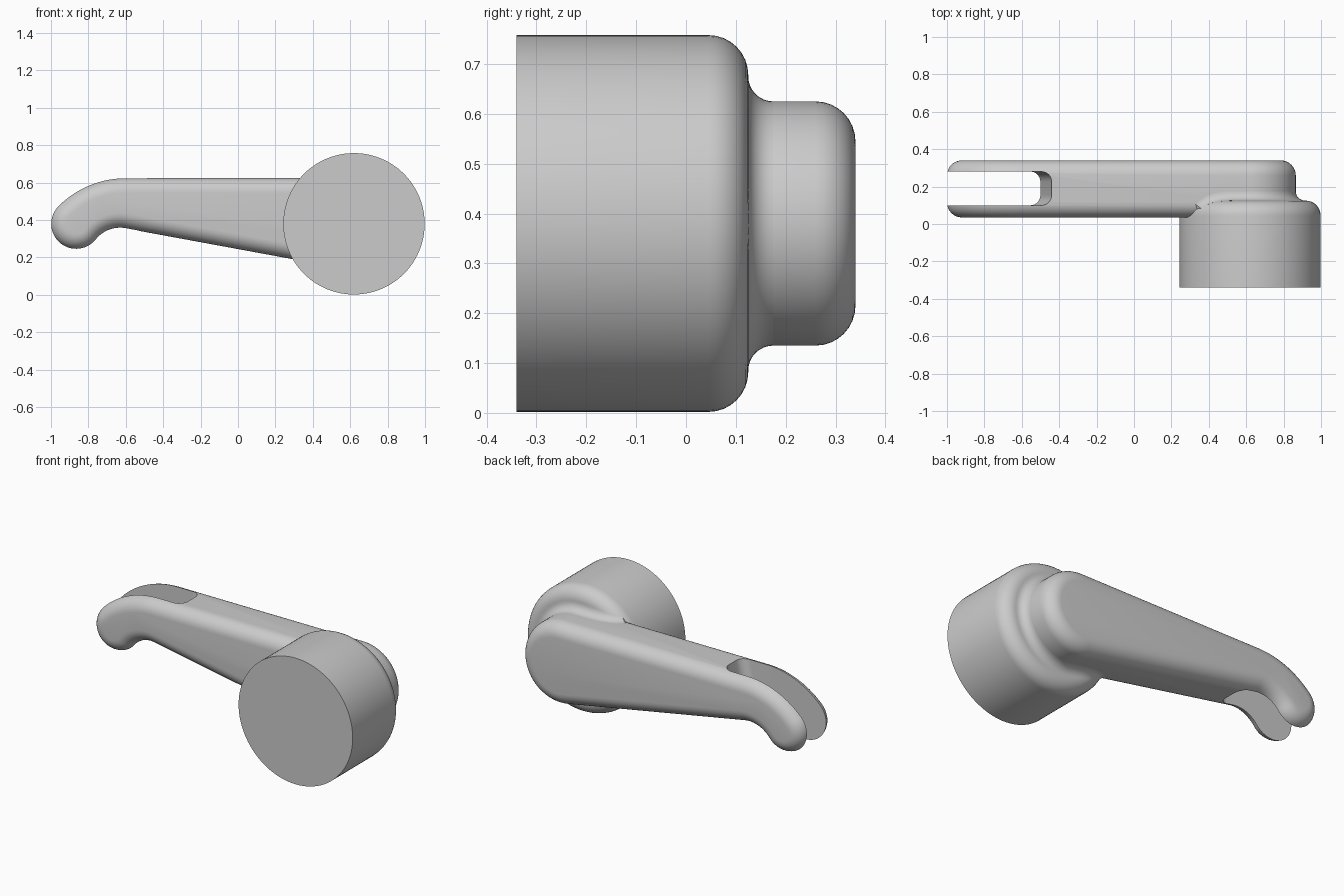
import bpy, bmesh
from math import sin, cos, pi, radians, sqrt
from mathutils import Vector

if "Cube" in bpy.data.objects:
    bpy.data.objects.remove(bpy.data.objects["Cube"])

CX, CZ = 0.62, 0.38          # hub axis
HUB_R, ARM_R = 0.378, 0.245
EDGE, FILLET = 0.08, 0.05    # rounding radii
HUB_BACK = 0.125


def loft(name, rings):
    """Skin closed rings of points and cap both ends."""
    bm = bmesh.new()
    loops = [[bm.verts.new(p) for p in ring] for ring in rings]
    n = len(loops[0])
    for a, b in zip(loops, loops[1:]):
        for i in range(n):
            j = (i + 1) % n
            bm.faces.new((a[i], a[j], b[j], b[i]))
    bm.faces.new(loops[0])
    bm.faces.new(loops[-1])
    bmesh.ops.recalc_face_normals(bm, faces=bm.faces)
    me = bpy.data.meshes.new(name)
    bm.to_mesh(me)
    bm.free()
    ob = bpy.data.objects.new(name, me)
    bpy.context.collection.objects.link(ob)
    return ob


def activate(ob):
    bpy.ops.object.select_all(action='DESELECT')
    ob.select_set(True)
    bpy.context.view_layer.objects.active = ob


def arc(cx, cz, r, a0, a1, n, side=1):
    """Points with outward normals; side=-1 for a concave arc."""
    out = []
    for i in range(n + 1):
        a = radians(a0 + (a1 - a0) * i / n)
        out.append((cx + r * cos(a), cz + r * sin(a), side * cos(a), side * sin(a)))
    return out


quarter = [i * pi / 16 for i in range(9)]

# Hub: cylinder along y with a rounded back edge
hub_profile = [(HUB_R, -0.34)] + [
    (HUB_R - EDGE + EDGE * cos(a), HUB_BACK - EDGE + EDGE * sin(a)) for a in quarter]
hub = loft("hub", [[(CX + r * cos(2 * pi * i / 96), y, CZ + r * sin(2 * pi * i / 96))
                    for i in range(96)] for r, y in hub_profile])

# Lever arm: tangent-arc outline, inset at both faces for rounded edges
big_end = arc(CX, CZ, ARM_R, -100.4, 90, 40)
outline = (big_end
           + arc(-0.6, 0.116, 0.509, 90, 135, 14)
           + arc(-0.865, 0.38, 0.135, 135, 321.3, 30)[1:]
           + arc(-0.63, 0.192, 0.166, 141.3, 79.6, 14, -1)[1:])
layers = [(EDGE * (1 - sin(a)), 0.035 + EDGE * (1 - cos(a))) for a in quarter]
layers += [(EDGE * (1 - cos(a)), 0.34 - EDGE + EDGE * sin(a)) for a in quarter]
arm = loft("lever_arm", [[(x - nx * d, y, z - nz * d) for x, z, nx, nz in outline]
                         for d, y in layers])

# Slot through the end of the arm, with a slanted round-cornered end wall
def slot_ring(z):
    end, r, lo, hi = -0.44 + 0.21 * (z - 0.625), 0.055, 0.10, 0.28
    pts = [(-1.3, hi), (-1.3, lo)]
    pts += [(end - r + r * sin(a), lo + r - r * cos(a)) for a in quarter]
    pts += [(end - r + r * cos(a), hi - r + r * sin(a)) for a in quarter]
    return [(x, y, z) for x, y in pts]


cutter = loft("slot_cutter", [slot_ring(0), slot_ring(1)])
cutter.hide_render = True
mod = arm.modifiers.new("slot", 'BOOLEAN')
mod.operation = 'DIFFERENCE'
mod.solver = 'EXACT'
mod.object = cutter
activate(arm)
bpy.ops.object.modifier_apply(modifier="slot")
bpy.data.objects.remove(cutter, do_unlink=True)

# Concave fillet where the arm meets the hub (rolling ball along the arm outline)
def straight(pt, steps):
    x, z, nx, nz = pt
    return [(x - nz * s, z + nx * s, nx, nz) for s in steps]


steps = [i * 0.01 for i in range(1, 40)]
path = (straight(big_end[0], [-s for s in reversed(steps)])
        + big_end + straight(big_end[-1], steps))
inner = HUB_R - EDGE
rings = []
for x, z, nx, nz in path:
    bx, bz = x + nx * FILLET, z + nz * FILLET
    over = sqrt((bx - CX) ** 2 + (bz - CZ) ** 2) - inner
    if over > 0.118:
        continue
    reach = EDGE + FILLET
    over = max(over, 0)
    y = HUB_BACK - EDGE + sqrt(reach ** 2 - over ** 2)
    ball = Vector((bx, y, bz))
    radial = Vector((bx - CX, 0, bz - CZ)).normalized()
    to_hub = -(radial * over + Vector((0, y - HUB_BACK + EDGE, 0))) / reach
    to_arm = Vector((-nx, 0, -nz))
    ring = [ball + FILLET * to_arm.slerp(to_hub, i / 8) for i in range(9)]
    ring.append(Vector((x - nx * 0.03, y - 0.07, z - nz * 0.03)))
    rings.append(ring)
fillet = loft("hub_fillet", rings)

for ob in (hub, arm, fillet):
    activate(ob)
    bpy.ops.object.shade_smooth_by_angle(angle=radians(30))
